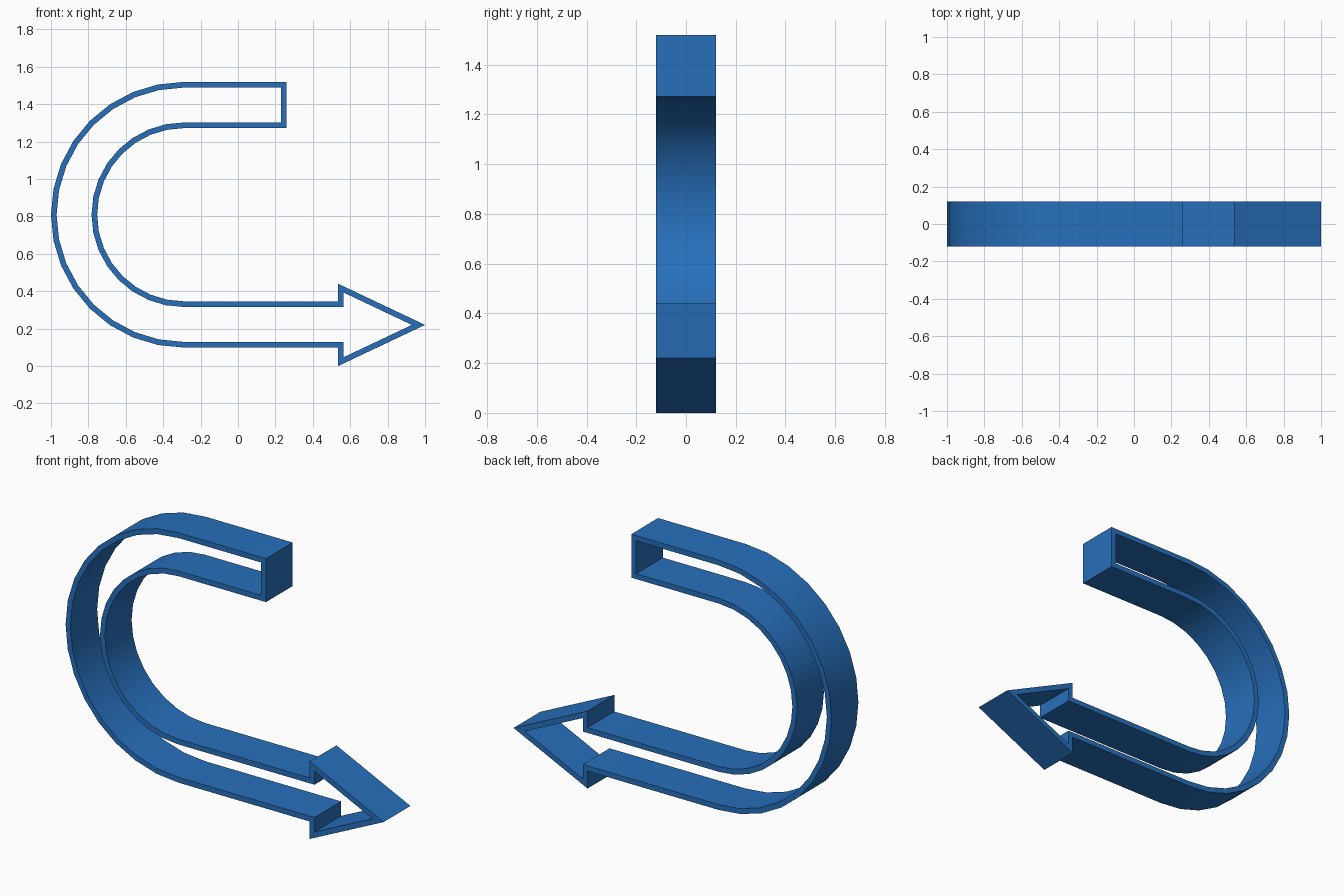
import bpy, bmesh
from math import sin, cos, pi, radians
from mathutils import Vector

if "Cube" in bpy.data.objects:
    bpy.data.objects.remove(bpy.data.objects["Cube"])

DEPTH, WALL = 0.24, 0.03
CX, CZ, R_OUT, R_IN = -0.29, 0.809, 0.71, 0.463
STEPS = 16


def half_circle(r):
    # left-hand half circle, from top to bottom
    return [Vector((CX + r * cos(a), CZ + r * sin(a)))
            for a in (pi / 2 + pi * i / STEPS for i in range(STEPS + 1))]


def inset(points, d):
    # mitred inward offset of a counter-clockwise outline
    result = []
    for i, p in enumerate(points):
        e1 = (p - points[i - 1]).normalized()
        e2 = (points[(i + 1) % len(points)] - p).normalized()
        n1, n2 = Vector((-e1.y, e1.x)), Vector((-e2.y, e2.x))
        result.append(p + (n1 + n2) * d / (1 + n1.dot(n2)))
    return result


# Outline: tail, outer bend, arrowhead, inner bend
head = [Vector(p) for p in ((0.535, CZ - R_OUT), (0.535, 0), (1, 0.22),
                            (0.535, 0.44), (0.535, CZ - R_IN))]
outer = ([Vector((0.26, CZ + R_OUT))] + half_circle(R_OUT) + head
         + half_circle(R_IN)[::-1] + [Vector((0.26, CZ + R_IN))])
inner = inset(outer, WALL)

# Hollow band: rings of front/back vertices joined by quads
bm = bmesh.new()
rings = [[bm.verts.new((p.x, y, p.y)) for p in loop]
         for loop, y in ((outer, -DEPTH / 2), (outer, DEPTH / 2),
                         (inner, DEPTH / 2), (inner, -DEPTH / 2))]
n = len(outer)
for k in range(4):
    a, b = rings[k], rings[(k + 1) % 4]
    for i in range(n):
        j = (i + 1) % n
        bm.faces.new((a[i], a[j], b[j], b[i]))
bmesh.ops.recalc_face_normals(bm, faces=bm.faces)

mesh = bpy.data.meshes.new("curved_arrow_outline")
bm.to_mesh(mesh)
bm.free()
arrow = bpy.data.objects.new("curved_arrow_outline", mesh)
bpy.context.collection.objects.link(arrow)

# Blue paint
blue = bpy.data.materials.new("blue")
blue.diffuse_color = (0.02, 0.16, 0.50, 1)
blue.use_nodes = True
blue.node_tree.nodes["Principled BSDF"].inputs["Base Color"].default_value = blue.diffuse_color
mesh.materials.append(blue)

bpy.context.view_layer.objects.active = arrow
arrow.select_set(True)
bpy.ops.object.shade_smooth_by_angle(angle=radians(30))
